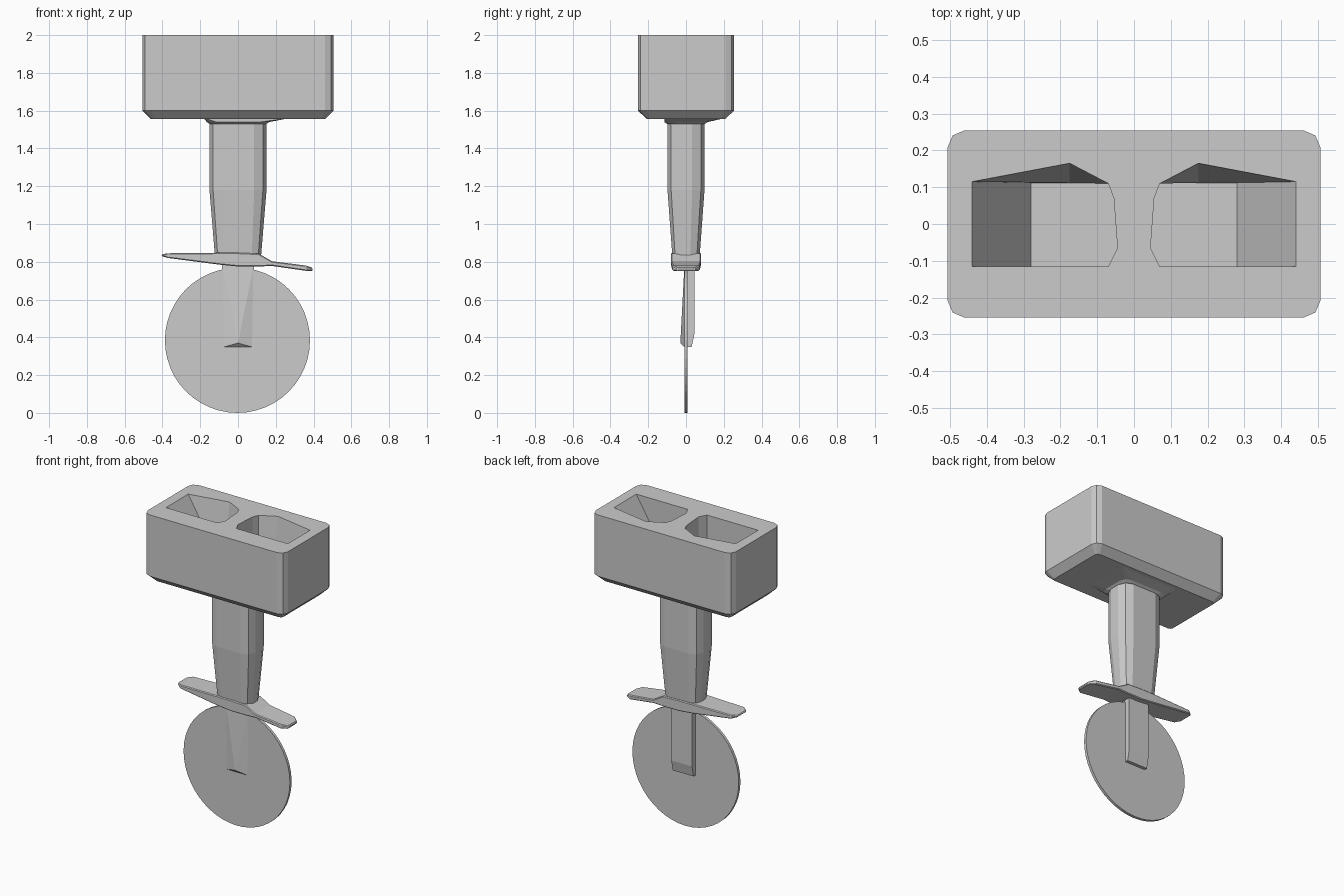
import bpy
import bmesh
import math

cube = bpy.data.objects.get("Cube")
if cube:
    bpy.data.objects.remove(cube, do_unlink=True)

grey = bpy.data.materials.new("plain grey")
grey.use_nodes = True
grey.diffuse_color = (0.6, 0.6, 0.6, 1)
grey.node_tree.nodes["Principled BSDF"].inputs["Base Color"].default_value = (0.6, 0.6, 0.6, 1)


def loft(name, rings):
    """Closed solid through rings that have equal point counts."""
    bm = bmesh.new()
    rows = [[bm.verts.new(p) for p in ring] for ring in rings]
    for a, b in zip(rows, rows[1:]):
        for i in range(len(a)):
            j = (i + 1) % len(a)
            bm.faces.new((a[i], a[j], b[j], b[i]))
    bm.faces.new(rows[0])
    bm.faces.new(rows[-1])
    bmesh.ops.remove_doubles(bm, verts=bm.verts, dist=0.0005)
    bmesh.ops.recalc_face_normals(bm, faces=bm.faces)
    mesh = bpy.data.meshes.new(name)
    bm.to_mesh(mesh)
    bm.free()
    mesh.materials.append(grey)
    obj = bpy.data.objects.new(name, mesh)
    bpy.context.collection.objects.link(obj)
    return obj


def chamfered(hx, hy, c, z, cx=0, cy=0):
    """Rectangle ring with softened corners, two facets each."""
    points = []
    for sx, sy in ((1, 1), (-1, 1), (-1, -1), (1, -1)):
        corner = [(hx, hy - c), (hx - 0.3 * c, hy - 0.3 * c), (hx - c, hy)]
        if sx * sy < 0:
            corner.reverse()
        points += [(cx + sx * x, cy + sy * y, z) for x, y in corner]
    return points


def bevel(obj, width, segments=1):
    mod = obj.modifiers.new("bevel", "BEVEL")
    mod.width = width
    mod.segments = segments
    mod.limit_method = "ANGLE"


# Block with a chamfered underside
block = loft("pommel_block", [
    chamfered(0.46, 0.207, 0.02, 1.555),
    chamfered(0.506, 0.254, 0.045, 1.6),
    chamfered(0.506, 0.254, 0.045, 2.0)])

# Mirrored pockets in the top of the block
rim = [(0.44, -0.115), (0.44, 0.115), (0.175, 0.165), (0.07, 0.11),
       (0.055, 0.07), (0.045, -0.065), (0.07, -0.115)]
floor = [(0.28, -0.115), (0.28, 0.112), (0.175, 0.112)] + rim[3:]
for side, label in ((1, "left"), (-1, "right")):
    cutter = loft(label + "_pocket_cutter", [
        [(side * x, y, z) for x, y in outline]
        for outline, z in ((floor, 1.74), (rim, 2.0), (rim, 2.1))])
    cutter.hide_render = True
    cutter.hide_set(True)
    cutter.display_type = "WIRE"
    mod = block.modifiers.new(label + "_pocket", "BOOLEAN")
    mod.operation = "DIFFERENCE"
    mod.solver = "EXACT"
    mod.object = cutter

# Shallow collar joining block and handle
loft("collar", [
    chamfered(0.15, 0.1, 0.05, 1.53),
    chamfered(0.165, 0.115, 0.05, 1.54),
    chamfered(0.22, 0.155, 0.01, 1.558, 0.04, 0.04)])

# Handle: straight grip tapering towards the guard
loft("handle", [
    chamfered(0.123, 0.073, 0.05, 0.8),
    chamfered(0.123, 0.073, 0.05, 0.84),
    chamfered(0.151, 0.098, 0.065, 1.18),
    chamfered(0.151, 0.098, 0.065, 1.55)])

# Crooked guard: sections give x, low z, high z, half width
sections = [(-0.405, 0.83, 0.84, 0.045), (-0.37, 0.82, 0.845, 0.072),
            (-0.1, 0.785, 0.848, 0.08), (0.0, 0.775, 0.848, 0.08),
            (0.11, 0.775, 0.843, 0.08), (0.18, 0.778, 0.803, 0.08),
            (0.36, 0.752, 0.78, 0.072), (0.395, 0.75, 0.768, 0.045)]
guard = loft("guard", [
    [(x, -w, lo), (x, w, lo), (x, w, hi), (x, -w, hi)] for x, lo, hi, w in sections])
bevel(guard, 0.008)

# Round blade standing on its edge
radius, sides = 0.384, 48
loft("round_blade", [
    [(radius * math.cos(a) - 0.003, y, 0.384 + radius * math.sin(a))
     for a in (2 * math.pi * i / sides for i in range(sides))]
    for y in (-0.009, 0.009)])

# Rear arm of the blade holder
loft("rear_arm", [
    [(x, 0.0, 0.35), (x, 0.03, 0.35), (x, 0.045, 0.42), (x, 0.045, 0.79), (x, 0.0, 0.79)]
    for x in (-0.075, 0.075)])

# Front arm: a ridge rising to a point at the lower end
bm = bmesh.new()
base = [bm.verts.new(p) for p in (
    (-0.078, -0.008, 0.348), (0.078, -0.008, 0.348),
    (0.085, -0.008, 0.79), (-0.085, -0.008, 0.79))]
tip = bm.verts.new((0, -0.03, 0.37))
for i in range(4):
    bm.faces.new((base[i], base[(i + 1) % 4], tip))
bm.faces.new(base[::-1])
bmesh.ops.recalc_face_normals(bm, faces=bm.faces)
arm_mesh = bpy.data.meshes.new("front_arm")
bm.to_mesh(arm_mesh)
bm.free()
arm_mesh.materials.append(grey)
bpy.context.collection.objects.link(bpy.data.objects.new("front_arm", arm_mesh))
